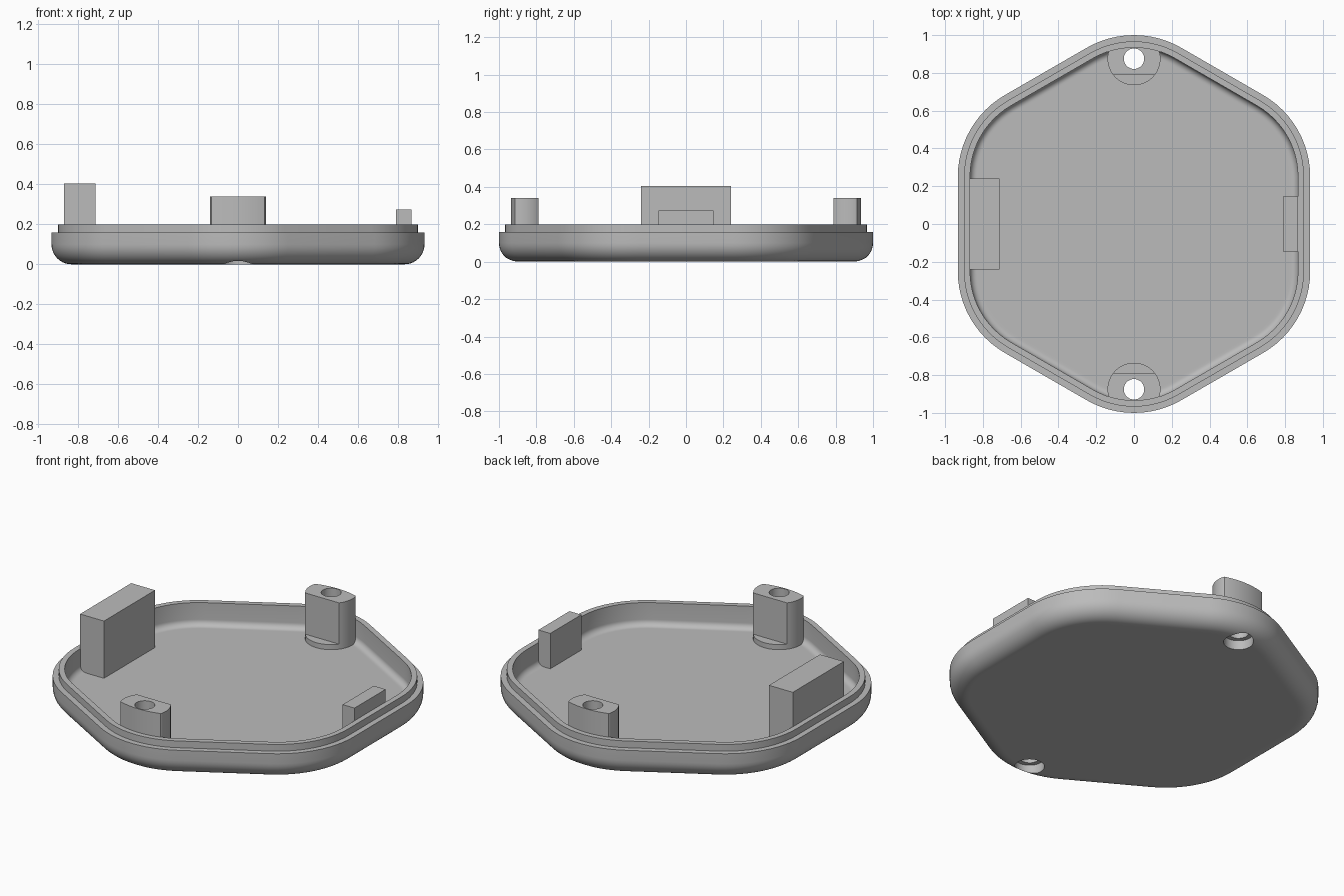
import bpy, bmesh
from math import sin, cos, pi, radians, sqrt

cube = bpy.data.objects.get("Cube")
if cube:
    bpy.data.objects.remove(cube, do_unlink=True)

grey = bpy.data.materials.new("plain grey")
grey.use_nodes = True
COLOR = (0.5, 0.5, 0.5, 1)
grey.diffuse_color = COLOR
grey.node_tree.nodes["Principled BSDF"].inputs["Base Color"].default_value = COLOR

R = 0.5          # corner radius, and radius of the hexagon of corner centres
WALL = 0.065     # wall and floor thickness
FILLET = 0.1     # outer bottom rounding
POST_Y = 0.875
POST_R = 0.14


def hexagon(inset):
    """Rounded hexagon outline, offset inwards."""
    pts = []
    for k in range(6):
        mid = radians(60 * k + 30)
        for i in range(13):
            a = mid + radians(5 * i - 30)
            pts.append((R * cos(mid) + (R - inset) * cos(a),
                        R * sin(mid) + (R - inset) * sin(a)))
    return pts


def circle(r, y=0, n=64):
    return [(r * cos(2 * pi * i / n), y + r * sin(2 * pi * i / n)) for i in range(n)]


def loft(name, sections):
    """Skin a stack of (outline, height) sections and cap both ends."""
    bm = bmesh.new()
    rings = [[bm.verts.new((x, y, z)) for x, y in pts] for pts, z in sections]
    for a, b in zip(rings, rings[1:]):
        n = len(a)
        for i in range(n):
            j = (i + 1) % n
            bm.faces.new((a[i], a[j], b[j], b[i]))
    bm.faces.new(rings[0][::-1])
    bm.faces.new(rings[-1])
    bmesh.ops.recalc_face_normals(bm, faces=bm.faces)
    mesh = bpy.data.meshes.new(name)
    bm.to_mesh(mesh)
    bm.free()
    mesh.materials.append(grey)
    obj = bpy.data.objects.new(name, mesh)
    bpy.context.collection.objects.link(obj)
    return obj


def block(name, x0, x1, half_y, z0, z1):
    pts = [(x0, -half_y), (x1, -half_y), (x1, half_y), (x0, half_y)]
    return loft(name, [(pts, z0), (pts, z1)])


# Shell profile: bottom, outer rounding, stepped lip, inner wall, inner rounding, floor
profile = [(FILLET + 0.01, 0)]
for i in range(11):
    a = pi / 2 * i / 10
    profile.append((FILLET * (1 - sin(a)), FILLET * (1 - cos(a))))
profile += [(0, 0.16), (0.033, 0.16), (0.033, 0.2), (WALL, 0.2)]
for i in range(9):
    a = pi / 2 * i / 8
    r = FILLET - WALL
    profile.append((WALL + r * (1 - cos(a)), FILLET - r * sin(a)))
profile.append((FILLET + 0.01, WALL))
shell = loft("shell", [(hexagon(d), z) for d, z in profile])

# Locating tabs on the side walls
tabs = [block("right_tab", -0.87, -0.713, 0.24, 0.05, 0.405),
        block("left_tab", 0.79, 0.868, 0.146, 0.05, 0.275)]

# Screw posts, trimmed by the inner wall outside and by a flat inside
drilled, cutters = [shell], []
for name, side in (("back", 1), ("front", -1)):
    wall_r = R - WALL + 0.001
    round_pts = [(x, min(y, R + sqrt(wall_r ** 2 - x * x)))
                 for x, y in circle(POST_R, POST_Y, 96)]
    flat_pts = [p for p in round_pts if p[1] >= 0.785]
    place = lambda pts: [(x * side, y * side) for x, y in pts]
    drilled.append(loft(name + "_post_base", [(place(round_pts), 0.05), (place(round_pts), 0.095)]))
    drilled.append(loft(name + "_post", [(place(flat_pts), 0.08), (place(flat_pts), 0.34)]))
    # Screw hole and its recess underneath
    for r, top in ((0.054, 0.5), (0.08, 0.055)):
        c = place(circle(r, POST_Y))
        cutters.append(loft("hole_cutter", [(c, -0.1), (c, top)]))

for obj in drilled:
    for cutter in cutters:
        mod = obj.modifiers.new("hole", 'BOOLEAN')
        mod.operation = 'DIFFERENCE'
        mod.solver = 'EXACT'
        mod.object = cutter

# Bake the holes, then smooth the rounded faces
bpy.ops.object.select_all(action='DESELECT')
for obj in drilled:
    obj.select_set(True)
bpy.context.view_layer.objects.active = shell
bpy.ops.object.convert(target='MESH')
bpy.ops.object.shade_smooth_by_angle(angle=radians(30))
for cutter in cutters:
    bpy.data.objects.remove(cutter, do_unlink=True)
